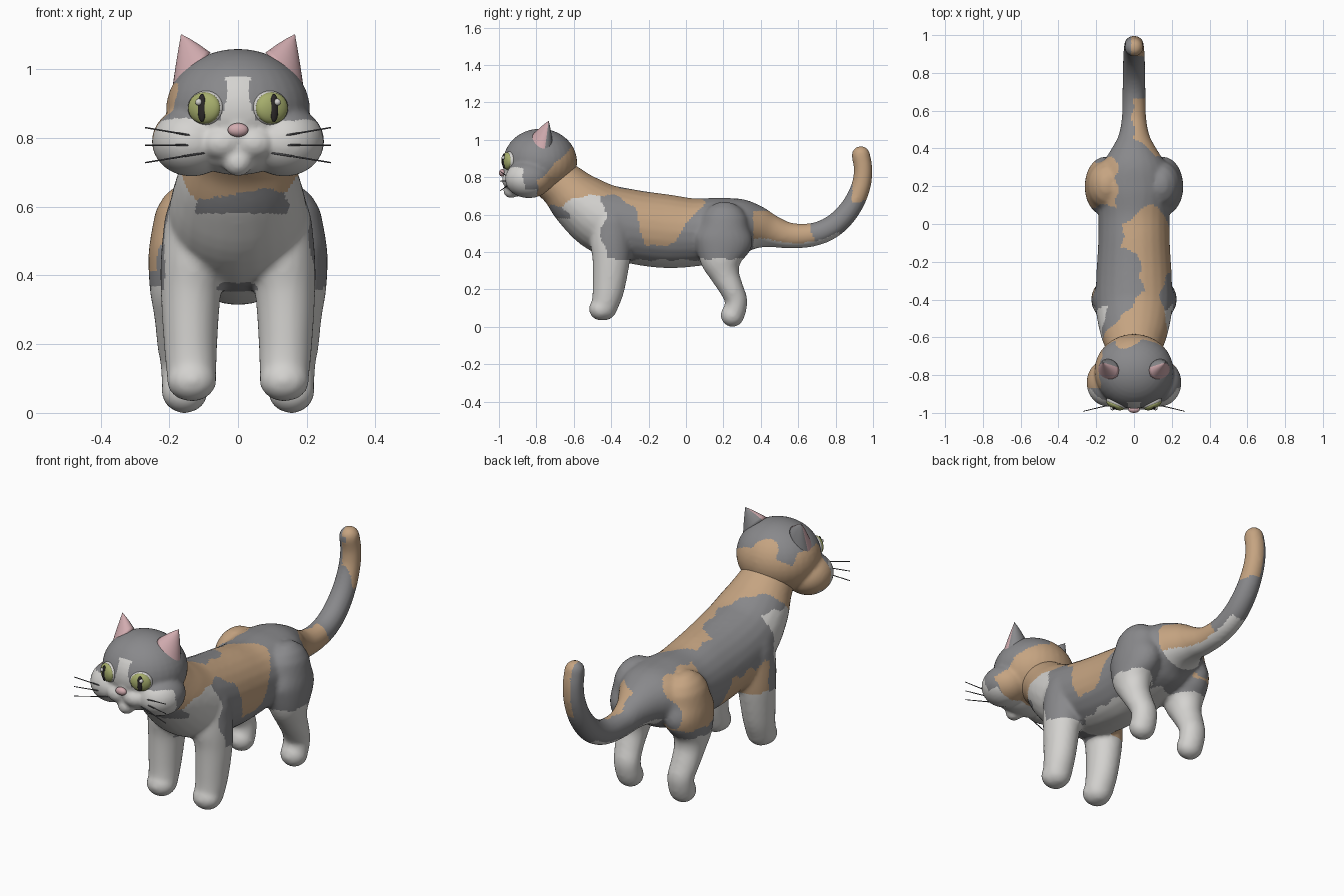
import bpy, bmesh, math
from mathutils import Vector, Matrix

if "Cube" in bpy.data.objects:
    bpy.data.objects.remove(bpy.data.objects["Cube"])


def material(name, rgb):
    m = bpy.data.materials.new(name)
    m.diffuse_color = (*rgb, 1)
    m.use_nodes = True
    m.node_tree.nodes["Principled BSDF"].inputs["Base Color"].default_value = m.diffuse_color
    return m


GREY = material("grey fur", (0.25, 0.25, 0.26))
WHITE = material("white fur", (0.66, 0.65, 0.63))
ORANGE = material("tan fur", (0.56, 0.37, 0.22))
PINK = material("pink skin", (0.64, 0.41, 0.43))
GREEN = material("green iris", (0.38, 0.42, 0.15))
DARK = material("dark pupil", (0.025, 0.022, 0.022))
WHISKER = material("whisker grey", (0.10, 0.10, 0.11))
FUR = [GREY, WHITE, ORANGE]


def link(name, bm, mats):
    bmesh.ops.recalc_face_normals(bm, faces=bm.faces)
    me = bpy.data.meshes.new(name)
    bm.to_mesh(me)
    bm.free()
    for m in mats:
        me.materials.append(m)
    for p in me.polygons:
        p.use_smooth = True
    ob = bpy.data.objects.new(name, me)
    bpy.context.collection.objects.link(ob)
    return ob


def skin(bm, rings):
    """Bridge rings of points and close both ends."""
    vs = [[bm.verts.new(p) for p in r] for r in rings]
    n = len(vs[0])
    for a, b in zip(vs, vs[1:]):
        for i in range(n):
            bm.faces.new((a[i], a[(i + 1) % n], b[(i + 1) % n], b[i]))
    bm.faces.new(vs[0])
    bm.faces.new(vs[-1])


def loft(bm, stations, n=24, sub=5):
    """Rounded tube through (x, y, z, half width, half depth) stations."""
    s = [Vector(q) for q in stations]
    s = [2 * s[0] - s[1]] + s + [2 * s[-1] - s[-2]]
    path = []
    for a, b, c, d in zip(s, s[1:], s[2:], s[3:]):
        for k in range(sub):
            t = k / sub
            path.append(0.5 * (2 * b + (c - a) * t + (2 * a - 5 * b + 4 * c - d) * t**2
                               + (3 * b - a - 3 * c + d) * t**3))
    path.append(s[-2])
    rings = []
    last = len(path) - 1
    for i, q in enumerate(path):
        tan = (path[min(i + 1, last)] - path[max(i - 1, 0)])[:3]
        tan = Vector(tan).normalized()
        up = Vector((1, 0, 0)).cross(tan).normalized()
        angles = [0]
        if i == 0:
            angles = [-1.5, -1.2, -0.8, -0.4, 0]
        elif i == last:
            angles = [0, 0.4, 0.8, 1.2, 1.5]
        for e in angles:
            c = Vector(q[:3]) + tan * q[4] * math.sin(e)
            k = math.cos(e)
            rings.append([c + Vector((q[3] * k * math.cos(u), 0, 0)) + up * (q[4] * k * math.sin(u))
                          for u in (2 * math.pi * j / n for j in range(n))])
    skin(bm, rings)


def ball(bm, c, r, rot=0.0):
    m = Matrix.Translation(c) @ Matrix.Rotation(rot, 4, 'Z') @ Matrix.Diagonal((*r, 1))
    bmesh.ops.create_uvsphere(bm, u_segments=32, v_segments=20, radius=1, matrix=m)


def ball_object(name, c, r, mat, rot=0.0):
    bm = bmesh.new()
    ball(bm, c, r, rot)
    return link(name, bm, [mat])


def fuse(ob, voxel, rounds, rule):
    """Melt overlapping volumes together and colour the faces by rule."""
    rm = ob.modifiers.new("fuse", 'REMESH')
    rm.mode = 'VOXEL'
    rm.voxel_size = voxel
    sm = ob.modifiers.new("soften", 'SMOOTH')
    sm.factor = 0.5
    sm.iterations = rounds
    bpy.context.view_layer.update()
    dg = bpy.context.evaluated_depsgraph_get()
    me = bpy.data.meshes.new_from_object(ob.evaluated_get(dg))
    ob.modifiers.clear()
    ob.data = me
    me.materials.clear()
    for m in FUR:
        me.materials.append(m)
    for p in me.polygons:
        p.use_smooth = True
        p.material_index = rule(p.center, p.normal)


def interp(table, v):
    if v <= table[0][0]:
        return table[0][1]
    for (a, fa), (b, fb) in zip(table, table[1:]):
        if v <= b:
            return fa + (fb - fa) * (v - a) / (b - a)
    return table[-1][1]


SPINE_EDGE = [(-.62, -.2), (-.5, -.06), (-.42, .01), (-.35, .06), (-.16, .03), (-.12, -.07),
              (0, -.07), (.03, -.02), (.12, .09)]
FLANK_EDGE = [(-.7, .6), (-.6, .7), (-.42, .72), (-.35, .70), (-.27, .62), (-.22, .44), (-.15, .42),
              (-.06, .45), (0, .56), (.08, .62), (.12, .66)]


def body_colour(p, n):
    x, y, z = p
    w = 0.012 * math.sin(31 * z + 9 * x) + 0.008 * math.sin(53 * y + 20 * x)
    if y > .36 and z > .4:                               # tail
        if x > -.012 and z > .66 + w and y > .89:
            return 2
        if n.z < -.55 and y < .82 + w:
            return 1
        return 2 if x > .005 + w and y < .68 + w and z < .62 else 0
    if z < .36 + w * .5:                                 # legs and belly
        return 1
    if y < -.6 and abs(x) < .13 + w and z > .58:         # bib patches
        return 2 if z > .635 + w else 0
    if y < -.44 + w and z < interp(FLANK_EDGE, y) + w:   # chest
        return 1
    if y < .12 + w and x > interp(SPINE_EDGE, y) + w and z > interp(FLANK_EDGE, y) + w:
        return 2
    if x < -.10 + w and .1 < y + w < .34 and z > .42 + w:  # hip patch
        return 2
    if x < -.1 and -.38 < y + w < -.1 and z < .49 + 2 * w:  # flank patch
        return 2
    return 0


def head_colour(p, n):
    x, y, z = p
    w = 0.008 * math.sin(40 * z + 15 * x) + 0.006 * math.sin(60 * y)
    if y < -.85 and abs(x) < .035 + max(0, .9 - z) * .4 and z < .98:   # blaze
        return 1
    if y < -.86 + w and z < .853 + w * .5:                             # muzzle
        return 1
    if z < .735 and y < -.8:
        return 1
    if y > -.8 + w and z < .78 + (y + .8) * .9 + w:                    # nape
        return 2
    if x < -.165 + w and y > -.87 and z < .96:                         # cheek
        return 2
    if (p - Vector((-.04, -.62, .96))).length < .065 + w:
        return 2
    return 0


# Body: torso running into the tail, plus mirrored legs
bm = bmesh.new()
loft(bm, [(0, y, z, a, b) for y, z, a, b in [
    (-.75, .82, .12, .115), (-.66, .755, .145, .13), (-.57, .67, .18, .158), (-.44, .58, .203, .187),
    (-.28, .535, .2, .197), (-.1, .51, .19, .197), (.05, .505, .188, .182), (.2, .52, .2, .172),
    (.3, .535, .18, .15), (.38, .53, .13, .118), (.46, .51, .085, .087), (.55, .488, .066, .07),
    (.65, .488, .062, .064), (.74, .512, .061, .062), (.82, .565, .06, .06), (.89, .65, .057, .056),
    (.935, .75, .054, .052), (.947, .84, .052, .05), (.935, .918, .05, .05)]])
for s in (-1, 1):
    loft(bm, [(s * .115, -.4, .56, .1, .115), (s * .125, -.4, .45, .1, .112), (s * .137, -.4, .35, .088, .1),
              (s * .138, -.415, .2, .078, .085), (s * .135, -.437, .103, .072, .07)])
    ball(bm, (s * .135, -.453, .095), (.073, .066, .062))
    loft(bm, [(s * .15, .205, .54, .1, .13), (s * .155, .2, .46, .106, .157), (s * .167, .19, .36, .09, .118),
              (s * .168, .208, .28, .076, .08), (s * .165, .245, .2, .071, .064),
              (s * .158, .268, .14, .068, .06), (s * .155, .26, .08, .067, .06)])
    ball(bm, (s * .155, .248, .062), (.068, .063, .063))
fuse(link("body", bm, FUR), .011, 8, body_colour)

# Head: skull, cheeks, muzzle pads and chin
bm = bmesh.new()
ball(bm, (0, -.78, .88), (.21, .198, .179))
ball(bm, (0, -.85, .775), (.15, .12, .083))
ball(bm, (0, -.935, .73), (.043, .042, .042))
ball(bm, (0, -.93, .82), (.04, .05, .06))
for s in (-1, 1):
    ball(bm, (s * .135, -.84, .79), (.116, .127, .102))
    ball(bm, (s * .045, -.93, .785), (.065, .054, .05))
fuse(link("head", bm, FUR), .009, 6, head_colour)

ball_object("nose", (0, -.982, .823), (.03, .018, .02), PINK)

for s, side in ((-1, "right"), (1, "left")):
    # Ears: tapered oval cones, pink in front and grey behind
    bm = bmesh.new()
    base, tip = Vector((s * .137, -.775, .985)), Vector((s * .165, -.735, 1.1))
    rings = []
    for t in (0, .15, .3, .45, .6, .75, .88, .96, 1):
        c, k = base.lerp(tip, t), max((1 - t) ** .9, .03)
        rings.append([c + k * Vector((s * .057 * math.cos(u), .062 * math.sin(u), -.063 * math.cos(u)))
                      for u in (2 * math.pi * j / 24 for j in range(24))])
    skin(bm, rings)
    ear = link(side + "_ear", bm, [PINK, GREY])
    for p in ear.data.polygons:
        p.material_index = 1 if p.normal.y > .25 else 0

    # Eyes: ball, iris, slit pupil and glint stacked along the gaze
    a = s * .4
    gaze = Vector((math.sin(a), -math.cos(a), 0))
    eye = Vector((s * .093, -.945, .887))
    ball_object(side + "_eyeball", eye, (.056, .03, .05), WHITE, a)
    ball_object(side + "_iris", eye + gaze * .013, (.05, .024, .046), GREEN, a)
    ball_object(side + "_pupil", eye + gaze * .031, (.013, .009, .041), DARK, a)
    ball_object(side + "_glint", eye + gaze * .034 + Vector((s * .008, 0, .017)), (.01, .01, .01), WHITE)

    # Whiskers: three thin rods fanning out
    bm = bmesh.new()
    for z0, z1 in ((.80, .83), (.779, .779), (.757, .728)):
        p, q = Vector((s * .095, -.95, z0)), Vector((s * .27, -.992, z1))
        m = Matrix.Translation((p + q) / 2) @ (q - p).to_track_quat('Z', 'Y').to_matrix().to_4x4()
        bmesh.ops.create_cone(bm, cap_ends=True, segments=8, radius1=.003, radius2=.002,
                              depth=(q - p).length, matrix=m)
    link(side + "_whiskers", bm, [WHISKER])
